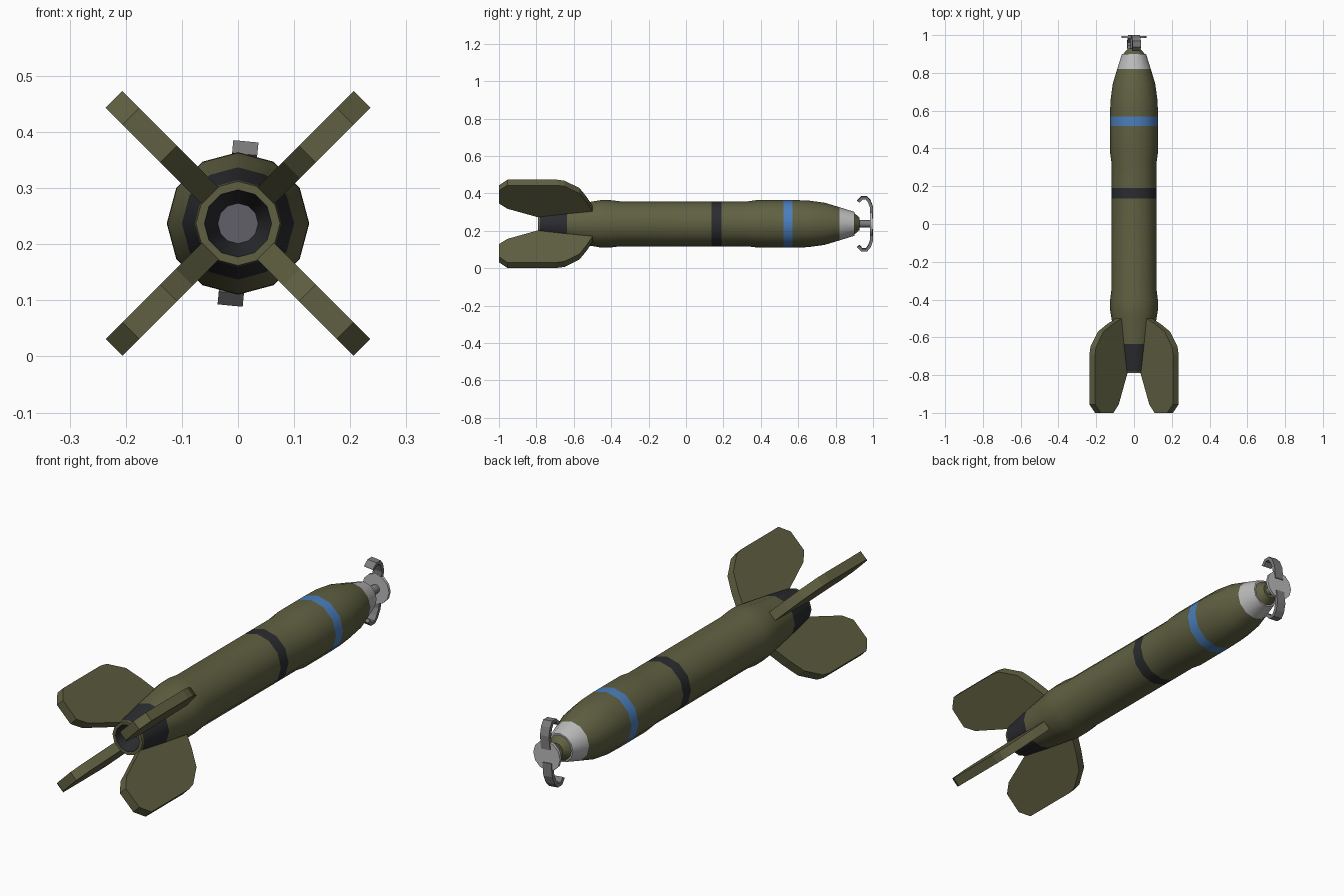
import bpy, bmesh, math
from mathutils import Vector

if "Cube" in bpy.data.objects:
    bpy.data.objects.remove(bpy.data.objects["Cube"])

AXIS_Z = 0.237
SIDES = 12


def material(name, rgb):
    m = bpy.data.materials.new(name)
    m.diffuse_color = (*rgb, 1)
    m.use_nodes = True
    m.node_tree.nodes["Principled BSDF"].inputs["Base Color"].default_value = m.diffuse_color
    return m


olive = material("olive", (0.118, 0.118, 0.055))
dark = material("dark", (0.024, 0.025, 0.029))
blue = material("blue", (0.07, 0.21, 0.50))
pale = material("pale_metal", (0.50, 0.50, 0.50))
steel = material("steel", (0.20, 0.20, 0.20))
inner = material("inner_grey", (0.12, 0.115, 0.14))


def finish(bm, name, mats, smooth):
    bmesh.ops.recalc_face_normals(bm, faces=bm.faces)
    mesh = bpy.data.meshes.new(name)
    bm.to_mesh(mesh)
    bm.free()
    for m in mats:
        mesh.materials.append(m)
    ob = bpy.data.objects.new(name, mesh)
    bpy.context.collection.objects.link(ob)
    if smooth:
        bpy.ops.object.select_all(action='DESELECT')
        ob.select_set(True)
        bpy.context.view_layer.objects.active = ob
        bpy.ops.object.shade_smooth_by_angle(angle=math.radians(35))
    return ob


def lathe(name, profile, mats, smooth=True):
    """Turn (y, radius, material of the next strip) around the long axis, capped."""
    bm = bmesh.new()
    rings = []
    for y, r, _ in profile:
        rings.append([bm.verts.new((r * math.sin(2 * math.pi * i / SIDES), y,
                                    AXIS_Z + r * math.cos(2 * math.pi * i / SIDES)))
                      for i in range(SIDES)])
    for a, b, p in zip(rings, rings[1:], profile):
        for i in range(SIDES):
            j = (i + 1) % SIDES
            bm.faces.new((a[i], a[j], b[j], b[i])).material_index = p[2]
    bm.faces.new(rings[0]).material_index = len(mats) - 1
    bm.faces.new(rings[-1]).material_index = profile[-1][2]
    return finish(bm, name, mats, smooth)


def plate(name, outline, width, degrees, mat):
    """Flat outline of (y, radius) given a width and turned around the long axis."""
    a = math.radians(degrees)
    out = Vector((math.sin(a), 0, math.cos(a)))
    side = Vector((math.cos(a), 0, -math.sin(a))) * width
    bm = bmesh.new()
    face = bm.faces.new([bm.verts.new(Vector((0, y, AXIS_Z)) + out * r - side / 2)
                         for y, r in outline])
    new = bmesh.ops.extrude_face_region(bm, geom=[face], use_keep_orig=True)["geom"]
    bmesh.ops.translate(bm, vec=side, verts=[v for v in new if isinstance(v, bmesh.types.BMVert)])
    return finish(bm, name, [mat], False)


# Body: hollow tail, painted bands, tapered nose
O, D, B, P = 0, 1, 2, 3
lathe("body", [
    (-0.70, 0.036, D), (-0.79, 0.060, O), (-0.79, 0.075, O), (-0.78, 0.077, D),
    (-0.635, 0.100, O), (-0.50, 0.119, O), (-0.46, 0.126, O), (-0.40, 0.126, O),
    (-0.35, 0.120, O), (0.135, 0.120, D), (0.19, 0.120, O), (0.33, 0.120, O),
    (0.38, 0.127, O), (0.52, 0.127, B), (0.57, 0.127, O), (0.65, 0.125, O),
    (0.74, 0.113, O), (0.82, 0.089, P), (0.90, 0.064, P), (0.90, 0.057, O),
    (0.928, 0.033, O)], [olive, dark, blue, pale, inner])

# Fuze shaft and disc
lathe("fuze_shaft", [(0.92, 0.02, 0), (0.99, 0.02, 0)], [steel])
lathe("fuze_disc", [(0.984, 0.067, 0), (0.996, 0.067, 0)], [pale])

# Two hooked vanes on the disc
vane = [(1.0, 0.03), (1.0, 0.09), (0.987, 0.125), (0.968, 0.147), (0.938, 0.147),
        (0.915, 0.124), (0.928, 0.115), (0.944, 0.133), (0.961, 0.133),
        (0.974, 0.115), (0.985, 0.085), (0.985, 0.03)]
for i in range(2):
    plate(f"fuze_vane_{i + 1}", vane, 0.045, 5.5 + 180 * i, steel)

# Four diagonal tail fins
fin = [(-0.50, 0.08), (-0.50, 0.115), (-0.53, 0.18), (-0.57, 0.25), (-0.65, 0.305),
       (-0.69, 0.3125), (-0.955, 0.3125), (-1.0, 0.27), (-1.0, 0.175),
       (-0.955, 0.135), (-0.79, 0.070)]
for i in range(4):
    plate(f"tail_fin_{i + 1}", fin, 0.042, 45 + 90 * i, olive)
